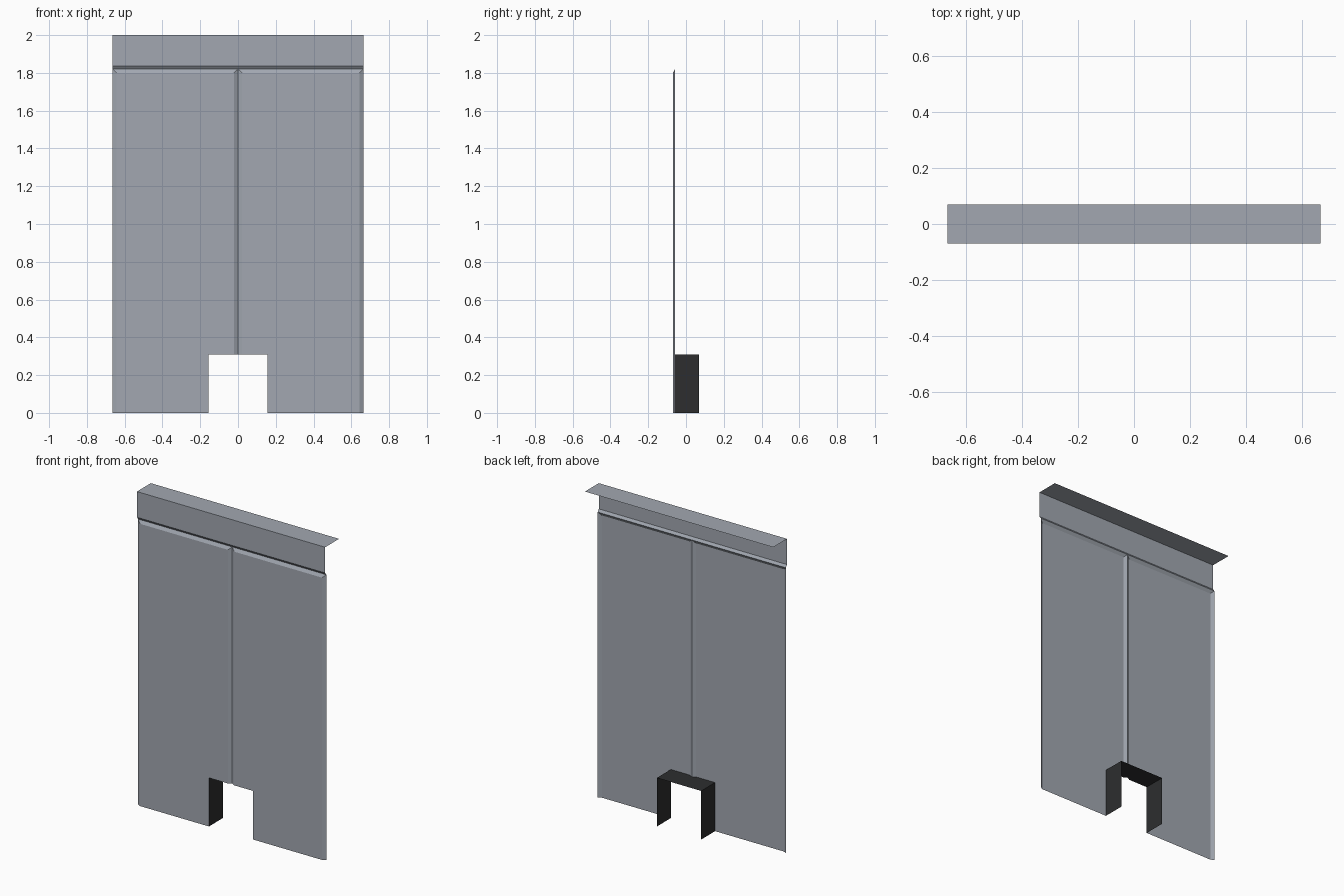
import bpy, bmesh

if "Cube" in bpy.data.objects:
    bpy.data.objects.remove(bpy.data.objects["Cube"])

W, F, E, B = 0.664, -0.07, -0.058, 0.07    # half width, front face, bevel edge, back
BV = 0.022                                 # bevel width
NW, NH = 0.156, 0.31                       # notch half width and height
ZB, ZT, ZL, TOP = 1.80, 1.82, 1.836, 2.0   # bevel start, bevel end, lip, top


def material(name, rgb):
    m = bpy.data.materials.new(name)
    m.diffuse_color = (*rgb, 1)
    m.use_nodes = True
    m.node_tree.nodes["Principled BSDF"].inputs["Base Color"].default_value = m.diffuse_color
    return m


grey = material("blue grey metal", (0.36, 0.39, 0.44))
black = material("black opening", (0.026, 0.027, 0.028))


def sheet(name, faces, mat, side=1):
    """Open sheet from a few polygons; side=-1 mirrors it across x."""
    bm = bmesh.new()
    for pts in faces:
        vs = [bm.verts.new((x * side, y, z)) for x, y, z in pts]
        bm.faces.new(vs if side == 1 else vs[::-1])
    bmesh.ops.remove_doubles(bm, verts=bm.verts[:], dist=1e-5)
    me = bpy.data.meshes.new(name)
    bm.to_mesh(me)
    bm.free()
    me.materials.append(mat)
    bpy.context.collection.objects.link(bpy.data.objects.new(name, me))


for side, label in ((1, "left"), (-1, "right")):
    # bevelled door panel with its half of the bottom notch
    a, b = -W + BV, -BV
    sheet(label + "_panel", [
        [(a, F, 0), (-NW, F, 0), (-NW, F, NH), (b, F, NH), (b, F, ZB), (a, F, ZB)],
        [(-W, E, 0), (a, F, 0), (a, F, ZB), (-W, E, ZT)],
        [(b, F, NH), (0, E, NH), (0, E, ZT), (b, F, ZB)],
        [(a, F, ZB), (b, F, ZB), (0, E, ZT), (-W, E, ZT)],
    ], grey, side)
    # dark lining of the notch
    sheet(label + "_notch_lining", [
        [(-NW, F, 0), (-NW, B, 0), (-NW, B, NH), (-NW, F, NH)],
        [(-NW, F, NH), (-NW, B, NH), (0, B, NH), (0, E, NH), (b, F, NH)],
    ], black, side)

# sloping lip, fascia and top plate
sheet("header", [
    [(-W, E, ZT), (W, E, ZT), (W, F, ZL), (-W, F, ZL)],
    [(-W, F, ZL), (W, F, ZL), (W, F, TOP), (-W, F, TOP)],
    [(-W, F, TOP), (W, F, TOP), (W, B, TOP), (-W, B, TOP)],
], grey)
